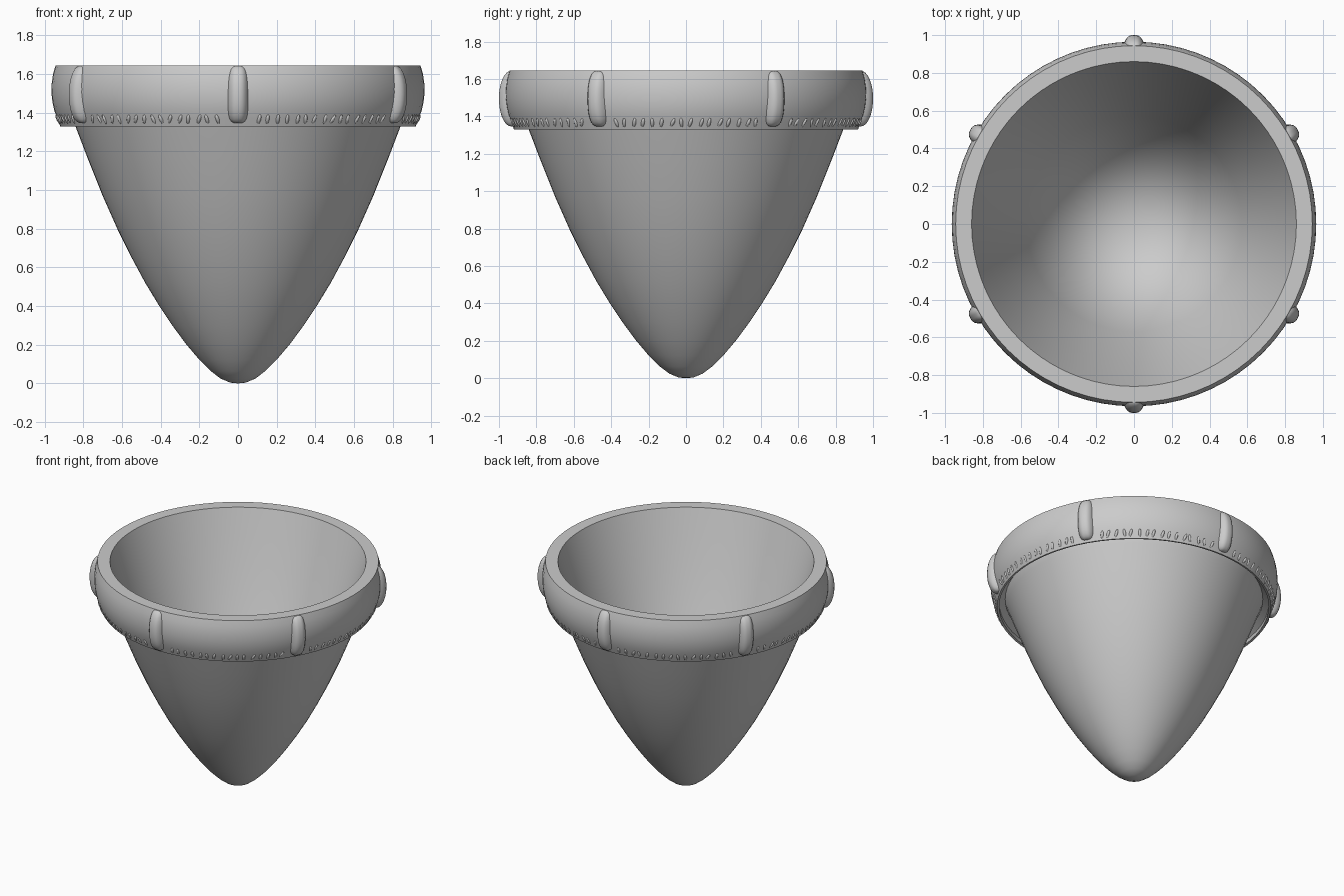
import bpy, bmesh, math, random
from mathutils import Matrix, Vector

if "Cube" in bpy.data.objects:
    bpy.data.objects.remove(bpy.data.objects["Cube"])

random.seed(3)


def finish(name, bm, angle=35):
    bmesh.ops.remove_doubles(bm, verts=bm.verts[:], dist=1e-5)
    bmesh.ops.recalc_face_normals(bm, faces=bm.faces[:])
    me = bpy.data.meshes.new(name)
    bm.to_mesh(me)
    bm.free()
    ob = bpy.data.objects.new(name, me)
    bpy.context.collection.objects.link(ob)
    bpy.ops.object.select_all(action='DESELECT')
    ob.select_set(True)
    bpy.context.view_layer.objects.active = ob
    bpy.ops.object.shade_smooth_by_angle(angle=math.radians(angle))
    return ob


def lathe(name, profile, steps=72):
    bm = bmesh.new()
    vs = [bm.verts.new((r, 0, z)) for r, z in profile]
    es = [bm.edges.new(p) for p in zip(vs, vs[1:])]
    bmesh.ops.spin(bm, geom=vs + es, cent=(0, 0, 0), axis=(0, 0, 1),
                   angle=2 * math.pi, steps=steps)
    return finish(name, bm)


# tapered cup: curved outer wall, flat rim, hollow with a conical floor
outer = [(0, 0), (0.04, 0.004), (0.09, 0.025), (0.14, 0.063), (0.2, 0.122),
         (0.27, 0.205), (0.34, 0.3), (0.41, 0.405), (0.48, 0.52), (0.55, 0.65),
         (0.62, 0.79), (0.70, 0.97), (0.78, 1.17), (0.845, 1.34), (0.875, 1.42)]
inner = [(0.86, 1.645), (0.80, 1.46), (0.735, 1.27), (0.66, 1.06), (0.57, 0.83),
         (0.46, 0.57), (0, 0.08)]
lathe("cup_body", outer + inner)

# bulging band around the mouth, with a shallow recess underneath
band = [(0.865, 1.39), (0.905, 1.36), (0.905, 1.333), (0.92, 1.33), (0.935, 1.37),
        (0.95, 1.41), (0.96, 1.455), (0.965, 1.50), (0.964, 1.55), (0.957, 1.60),
        (0.944, 1.645), (0.86, 1.645)]
lathe("rim_band", band)

# six rounded ribs bent to follow the band
bm = bmesh.new()
for i in range(6):
    part = bmesh.ops.create_uvsphere(bm, u_segments=24, v_segments=20, radius=1)["verts"]
    rot = Matrix.Rotation(math.radians(90 + 60 * i), 3, 'Z')
    for v in part:
        d, w, h = v.co
        # push the ball towards a box so the rib is a square-ended bar
        p = 3.5
        k = (abs(w) ** p + abs(h) ** p + abs(d) ** p) ** (-1 / p)
        d, w, h = d * k, w * k, h * k
        base = 0.950 - 0.028 * h * h
        v.co = rot @ Vector((base + (0.05 if d > 0 else 0.03) * d,
                             w * (0.056 - 0.02 * max(d, 0)), 1.495 + 0.149 * h))
finish("band_ribs", bm, 60)

# row of small stitch ridges along the lower edge of the band
bm = bmesh.new()
per_side = 19
for i in range(6):
    for j in range(2, per_side - 1):
        a = math.radians(90 + 60 * (i + j / per_side) + random.uniform(-0.5, 0.5))
        m = (Matrix.Rotation(a, 4, 'Z')
             @ Matrix.Translation((0.926, 0, 1.365))
             @ Matrix.Rotation(random.uniform(-0.5, 0.3), 4, 'X')
             @ Matrix.Rotation(math.radians(28), 4, 'Y')
             @ Matrix.Diagonal((0.013, 0.011, 0.032, 1)))
        bmesh.ops.create_icosphere(bm, subdivisions=2, radius=1, matrix=m)
finish("edge_stitches", bm, 60)
